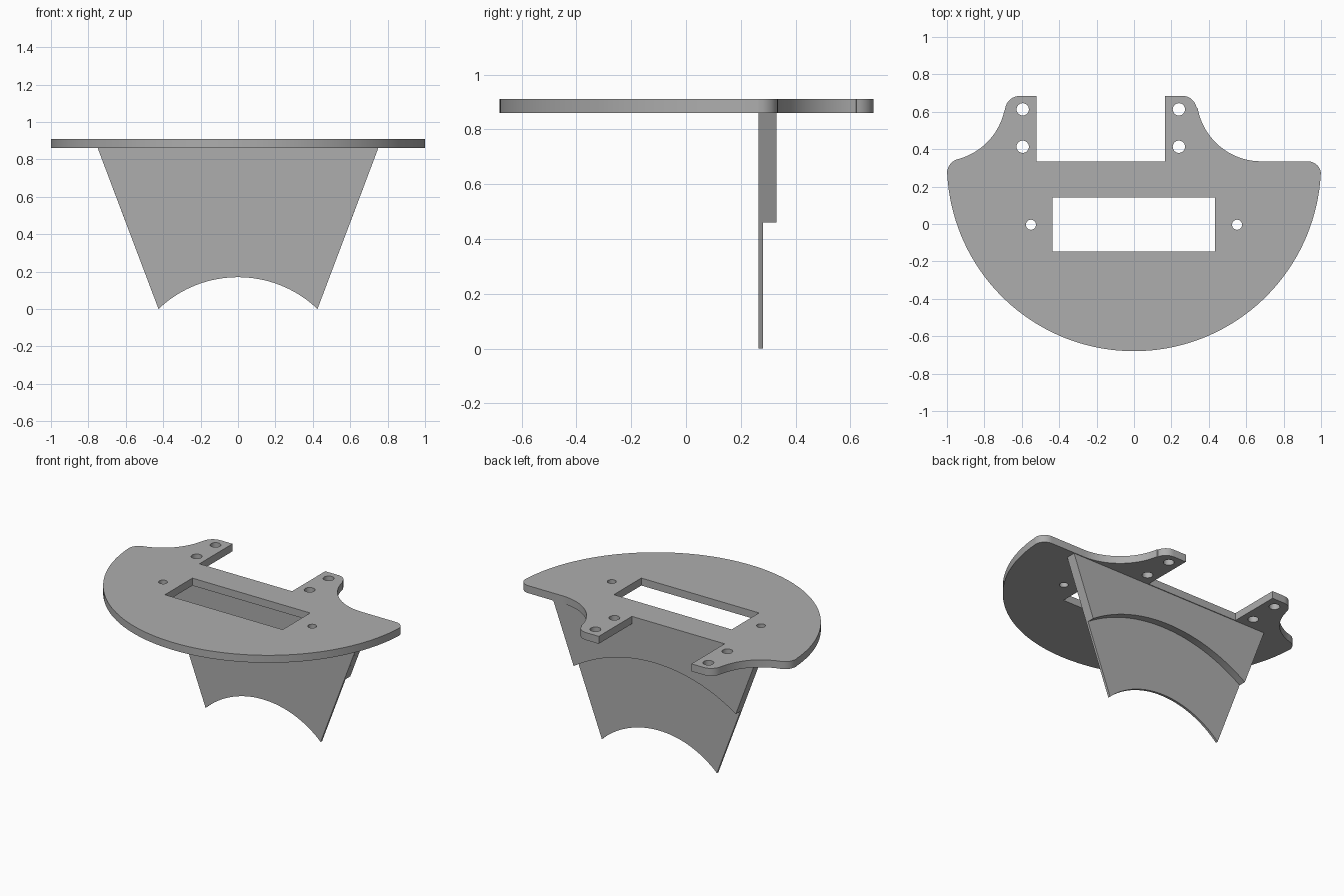
import bpy, bmesh, math
from mathutils import Matrix

cube = bpy.data.objects.get("Cube")
if cube:
    bpy.data.objects.remove(cube, do_unlink=True)

grey = bpy.data.materials.new("light grey")
grey.use_nodes = True
colour = (0.42, 0.42, 0.42, 1)
grey.diffuse_color = colour
grey.node_tree.nodes["Principled BSDF"].inputs["Base Color"].default_value = colour


def arc(cx, cy, r, a0, a1, n=12):
    """Points on an arc, angles in degrees."""
    angles = [math.radians(a0 + (a1 - a0) * i / n) for i in range(n + 1)]
    return [(cx + r * math.cos(a), cy + r * math.sin(a)) for a in angles]


def extrude_profile(name, loops, low, high, upright=False):
    """Fill an outline with holes and extrude it along z, or along y if upright."""
    curve = bpy.data.curves.new(name, 'CURVE')
    curve.dimensions = '2D'
    curve.fill_mode = 'BOTH'
    curve.extrude = (high - low) / 2
    for loop in loops:
        spline = curve.splines.new('POLY')
        spline.points.add(len(loop) - 1)
        for point, (x, y) in zip(spline.points, loop):
            point.co = (x, y, 0, 1)
        spline.use_cyclic_u = True
    temp = bpy.data.objects.new(name + "_outline", curve)
    bpy.context.collection.objects.link(temp)
    deps = bpy.context.evaluated_depsgraph_get()
    mesh = bpy.data.meshes.new_from_object(temp.evaluated_get(deps))
    bpy.data.objects.remove(temp, do_unlink=True)

    middle = (low + high) / 2
    if upright:
        mesh.transform(Matrix.Translation((0, middle, 0)) @ Matrix.Rotation(math.pi / 2, 4, 'X'))
    else:
        mesh.transform(Matrix.Translation((0, 0, middle)))
    bm = bmesh.new()
    bm.from_mesh(mesh)
    bmesh.ops.remove_doubles(bm, verts=bm.verts, dist=0.0005)
    bmesh.ops.recalc_face_normals(bm, faces=bm.faces)
    bm.to_mesh(mesh)
    bm.free()
    mesh.name = name
    mesh.materials.clear()
    mesh.materials.append(grey)
    obj = bpy.data.objects.new(name, mesh)
    bpy.context.collection.objects.link(obj)
    bpy.ops.object.select_all(action='DESELECT')
    obj.select_set(True)
    bpy.context.view_layer.objects.active = obj
    bpy.ops.object.shade_smooth_by_angle(angle=math.radians(30))
    return obj


# Top plate: round front, two mounting tabs and a notch at the back
outline = (
    arc(0, 0.32, 1, 183, 357, 72)
    + arc(0.93, 0.265, 0.07, 0, 90, 8)
    + arc(0.68, 0.68, 0.345, 270, 190, 20)
    + arc(0.26, 0.61, 0.075, 10, 90, 8)
    + [(0.165, 0.685), (0.165, 0.335), (-0.52, 0.335), (-0.52, 0.685)]
    + arc(-0.61, 0.605, 0.08, 90, 172, 8)
    + arc(-1.03, 0.68, 0.345, -14, -73, 20)
    + arc(-0.92, 0.27, 0.08, 110, 180, 8)
)
window = [(-0.437, -0.147), (0.433, -0.147), (0.433, 0.143), (-0.437, 0.143)]
holes = [arc(x, y, 0.033, 0, 345, 23) for x in (-0.595, 0.24) for y in (0.413, 0.613)]
holes += [arc(x, -0.004, 0.027, 0, 345, 23) for x in (-0.551, 0.551)]
extrude_profile("top_plate", [outline, window] + holes, 0.86, 0.91)


# Fan shaped upright: slanted sides, concentric arched lower edges
def fan(corner_x, corner_z):
    centre = -0.446
    radius = math.hypot(corner_x, corner_z - centre)
    a = math.degrees(math.atan2(corner_z - centre, corner_x))
    return [(0.75, 0.86), (-0.75, 0.86)] + arc(0, centre, radius, 180 - a, a, 40)


extrude_profile("upright_panel", [fan(0.425, 0)], 0.265, 0.281, upright=True)
extrude_profile("upright_thick_band", [fan(0.599, 0.46)], 0.281, 0.33, upright=True)
